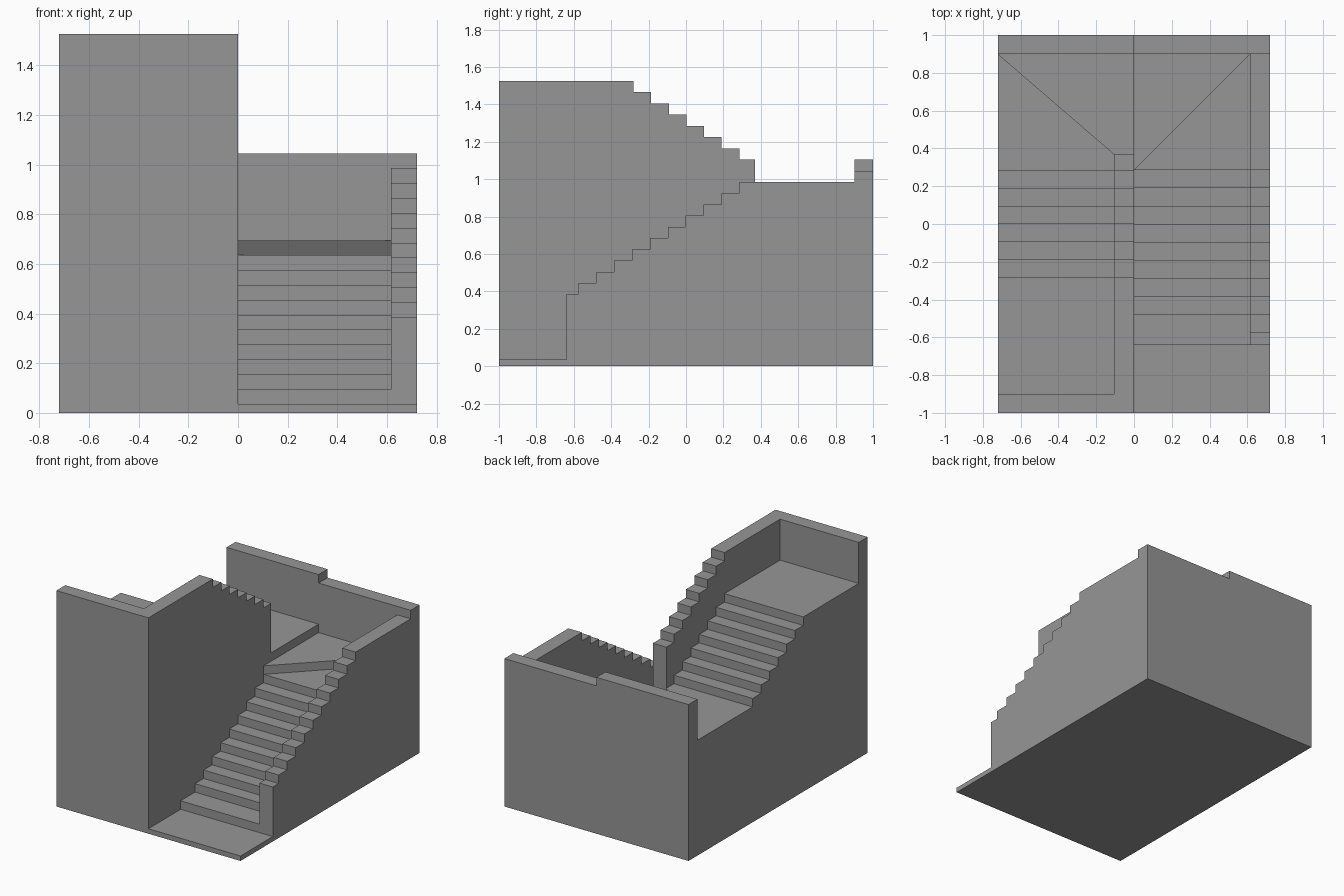
import bpy
import bmesh
from mathutils import Vector

cube = bpy.data.objects.get("Cube")
if cube:
    bpy.data.objects.remove(cube, do_unlink=True)

# Shared dimensions
RISE, FLOOR, RAIL = 0.06, 0.035, 0.29
HALF_W, HALF_L, WALL = 0.72, 1.0, 0.105
INNER_X, INNER_Y = HALF_W - WALL, HALF_L - WALL + 0.005
TURN = 0.285      # where the flights meet the turn
POST = 0.37       # end of the central wall
START = -0.64     # first riser
LOW_GOING, HIGH_GOING = 0.0956, 0.0943

grey = bpy.data.materials.new("plain grey")
grey.use_nodes = True
colour = (0.305, 0.305, 0.305, 1)
grey.diffuse_color = colour
grey.node_tree.nodes["Principled BSDF"].inputs["Base Color"].default_value = colour


def level(n):
    """Height of the nth tread above the ground floor."""
    return FLOOR + RISE * n


def prism(name, points, offset):
    """Extrude a flat outline by an offset into a closed solid."""
    bm = bmesh.new()
    face = bm.faces.new([bm.verts.new(p) for p in points])
    out = bmesh.ops.extrude_face_region(bm, geom=[face])
    moved = [g for g in out["geom"] if isinstance(g, bmesh.types.BMVert)]
    bmesh.ops.translate(bm, verts=moved, vec=Vector(offset))
    bmesh.ops.recalc_face_normals(bm, faces=bm.faces)
    mesh = bpy.data.meshes.new(name)
    bm.to_mesh(mesh)
    bm.free()
    mesh.materials.append(grey)
    obj = bpy.data.objects.new(name, mesh)
    bpy.context.collection.objects.link(obj)


def side_profile(name, outline, x0, x1):
    prism(name, [(x0, y, z) for y, z in outline], (x1 - x0, 0, 0))


def plan(name, outline, height):
    prism(name, [(x, y, 0) for x, y in outline], (0, 0, height))


def rect(x0, x1, y0, y1):
    return [(x0, y0), (x1, y0), (x1, y1), (x0, y1)]


def stepped(risers, first, end):
    """Side outline: each riser climbs one step, the last tread runs to end."""
    pts = [(risers[0], 0)]
    for i, y in enumerate(risers):
        if i:
            pts.append((y, first + RISE * (i - 1)))
        pts.append((y, first + RISE * i))
    return pts + [(end, pts[-1][1]), (end, 0)]


# Lower flight, with a deep first tread
low = [START] + [TURN - LOW_GOING * k for k in range(8, -1, -1)]
side_profile("lower_flight", stepped(low[:-1], level(1), TURN), 0, INNER_X)
plan("ground_floor", rect(0, HALF_W, -HALF_L, START), FLOOR)

# Stepped parapet beside the lower flight
rail = [START] + [TURN - LOW_GOING * k for k in range(9, -1, -1)]
side_profile("outer_parapet", stepped(rail, level(1) + RAIL, INNER_Y), INNER_X, HALF_W)

# Winding treads around the turn
plan("first_winder", [(0, TURN), (INNER_X, TURN), (INNER_X, INNER_Y)], level(10))
plan("second_winder", [(0, TURN), (INNER_X, INNER_Y), (0, INNER_Y)], level(11))
plan("third_winder", [(0, POST), (0, INNER_Y), (-HALF_W, INNER_Y), (-WALL, POST)], level(12))
plan("fourth_winder", [(-HALF_W, INNER_Y), (-HALF_W, TURN), (-WALL, TURN), (-WALL, POST)], level(13))

# Upper flight climbing back to the front, with the top landing
high = [TURN - HIGH_GOING * k for k in range(7)]
side_profile("upper_flight", stepped(high, level(14), -INNER_Y), -HALF_W, -WALL)

# Central wall stepping down with the upper flight
side_profile("central_wall", stepped([POST] + high, level(13) + RAIL, -HALF_L), -WALL, 0)

# Front and back walls
plan("front_wall", rect(-HALF_W, -WALL, -HALF_L, -INNER_Y), level(20) + RAIL)
top_left, top_right = level(12) + RAIL, level(13) + RAIL
prism("back_wall",
      [(x, INNER_Y, z) for x, z in [(-HALF_W, 0), (HALF_W, 0), (HALF_W, top_left),
                                    (0, top_left), (0, top_right), (-HALF_W, top_right)]],
      (0, HALF_L - INNER_Y, 0))
